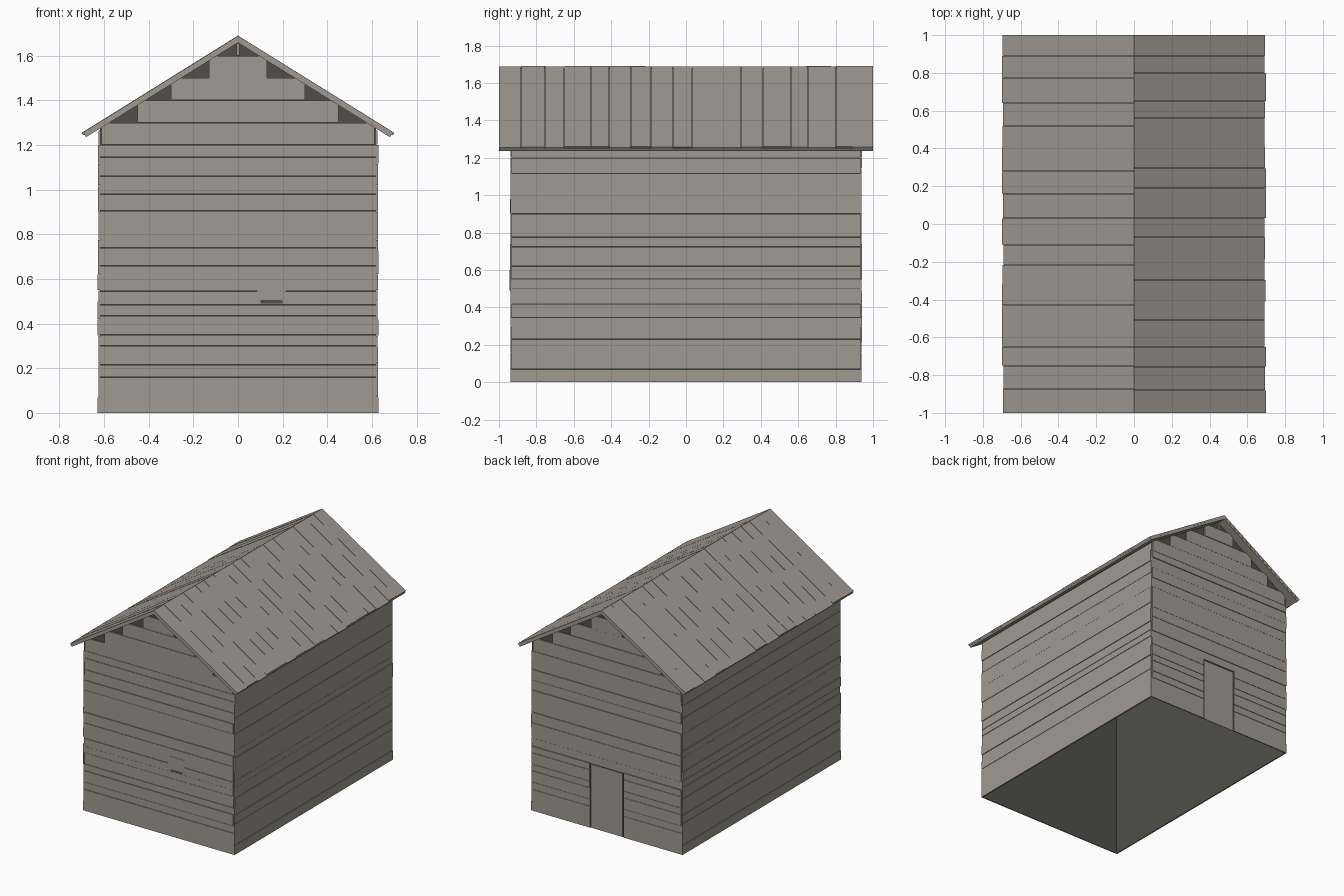
import bpy
import bmesh
import random

random.seed(4)
cube = bpy.data.objects.get("Cube")
if cube:
    bpy.data.objects.remove(cube)


def material(name, color):
    mat = bpy.data.materials.new(name)
    mat.use_nodes = True
    mat.diffuse_color = color
    mat.node_tree.nodes["Principled BSDF"].inputs["Base Color"].default_value = color
    return mat


wood = material("weathered wood", (0.35, 0.322, 0.283, 1))
dark = material("dark wood", (0.08, 0.078, 0.068, 1))


def finish(name, bm, mat):
    bmesh.ops.recalc_face_normals(bm, faces=bm.faces)
    mesh = bpy.data.meshes.new(name)
    bm.to_mesh(mesh)
    bm.free()
    mesh.materials.append(mat)
    obj = bpy.data.objects.new(name, mesh)
    bpy.context.collection.objects.link(obj)
    return obj


def prism(bm, profile, y0, y1):
    """Extrude an (x, z) profile along y."""
    face = bm.faces.new([bm.verts.new((x, y0, z)) for x, z in profile])
    new = bmesh.ops.extrude_face_region(bm, geom=[face])["geom"]
    verts = [v for v in new if isinstance(v, bmesh.types.BMVert)]
    bmesh.ops.translate(bm, verts=verts, vec=(0, y1 - y0, 0))


def box(bm, x0, x1, y0, y1, z0, z1):
    prism(bm, [(x0, z0), (x1, z0), (x1, z1), (x0, z1)], y0, y1)


def pairs(values):
    return zip(values, values[1:])


HALF_X, HALF_Y, GAP, LIFT = 0.618, 0.93, 0.001, 0.001

# Dark inner shell, open underneath
bm = bmesh.new()
prism(bm, [(-HALF_X, 0), (HALF_X, 0), (HALF_X, 1.278), (0, 1.662), (-HALF_X, 1.278)],
      -HALF_Y, HALF_Y)
bmesh.ops.recalc_face_normals(bm, faces=bm.faces)
floor = [f for f in bm.faces if all(v.co.z < 0.001 for v in f.verts)]
bmesh.ops.delete(bm, geom=floor, context='FACES')
finish("inner_shell", bm, dark)

# Gable end boards, with stepped boards under the roof
end_rows = [0, 0.16, 0.215, 0.3, 0.35, 0.435, 0.485, 0.545, 0.66, 0.74,
            0.905, 0.98, 1.06, 1.145, 1.2]
gable_rows = [(1.2, 1.3, 0.612), (1.3, 1.4, 0.45), (1.4, 1.5, 0.3),
              (1.5, 1.6, 0.13), (1.6, 1.655, 0.007)]
DOOR_X, DOOR_TOP = 0.14, 0.485
for name, side in (("front", -1), ("back", 1)):
    bm = bmesh.new()
    rows = [(a, b, HALF_X) for a, b in pairs(end_rows)] + gable_rows
    for z0, z1, half in rows:
        outer = side * (HALF_Y + random.uniform(0.007, 0.012))
        y0, y1 = sorted((side * (HALF_Y + LIFT), outer))
        spans = [(-half, half)]
        if side > 0 and z1 <= DOOR_TOP:
            spans = [(-half, -DOOR_X), (DOOR_X, half)]
        for x0, x1 in spans:
            box(bm, x0, x1, y0, y1, z0 + GAP * (z0 > 0), z1 - GAP)
    finish(name + "_boards", bm, wood)

# Side wall boards
side_rows = [0, 0.07, 0.23, 0.295, 0.345, 0.42, 0.5, 0.55, 0.62, 0.725,
             0.775, 0.9, 1.02, 1.115, 1.2, 1.265]
for name, side in (("left", 1), ("right", -1)):
    bm = bmesh.new()
    for z0, z1 in pairs(side_rows):
        outer = side * (HALF_X + random.uniform(0.006, 0.012))
        x0, x1 = sorted((side * (HALF_X + LIFT), outer))
        half = HALF_Y + random.uniform(0.004, 0.008)
        box(bm, x0, x1, -half, half, z0 + GAP * (z0 > 0), z1 - GAP)
    finish(name + "_boards", bm, wood)

# Recessed back door with a dark gap around it
bm = bmesh.new()
box(bm, -DOOR_X + 0.012, DOOR_X - 0.012, HALF_Y + LIFT, HALF_Y + 0.004,
    0, DOOR_TOP - 0.01)
finish("back_door", bm, wood)

# Front hatch and the dark slot under it
bm = bmesh.new()
box(bm, 0.085, 0.215, -HALF_Y - 0.013, -HALF_Y - LIFT, 0.505, 0.6)
finish("front_hatch", bm, wood)
bm = bmesh.new()
box(bm, 0.1, 0.2, -HALF_Y - 0.0125, -HALF_Y - LIFT, 0.49, 0.505)
finish("hatch_slot", bm, dark)

# Roof boards running down each slope, over a thin deck
SLOPE, RIDGE = 0.622, 1.69
left_cuts = [-1, -0.88, -0.755, -0.65, -0.51, -0.41, -0.295, -0.185, -0.07,
             0.03, 0.19, 0.295, 0.41, 0.56, 0.65, 0.8, 0.89, 1]
right_cuts = [-1, -0.875, -0.75, -0.65, -0.54, -0.43, -0.32, -0.215, -0.11,
              0.03, 0.16, 0.28, 0.41, 0.52, 0.64, 0.775, 0.89, 1]


def slope_board(bm, side, reach, top, bottom, y0, y1):
    """Board from the ridge to the eave, given drops below the ridge line."""
    low = reach - (bottom - top) * 0.5
    prism(bm, [(0, RIDGE - top), (side * reach, RIDGE - top - reach * SLOPE),
               (side * low, RIDGE - bottom - low * SLOPE), (0, RIDGE - bottom)], y0, y1)


for name, side, cuts in (("left", 1, left_cuts), ("right", -1, right_cuts)):
    bm = bmesh.new()
    for y0, y1 in pairs(cuts):
        a = y0 + GAP * (y0 > -1)
        b = y1 - GAP * (y1 < 1)
        slope_board(bm, side, random.uniform(0.69, 0.7),
                    random.uniform(0, 0.002), 0.016, a, b)
    finish(name + "_roof_boards", bm, wood)
    bm = bmesh.new()
    slope_board(bm, side, 0.69, 0.012, 0.032, -0.999, 0.999)
    finish(name + "_roof_deck", bm, wood)
